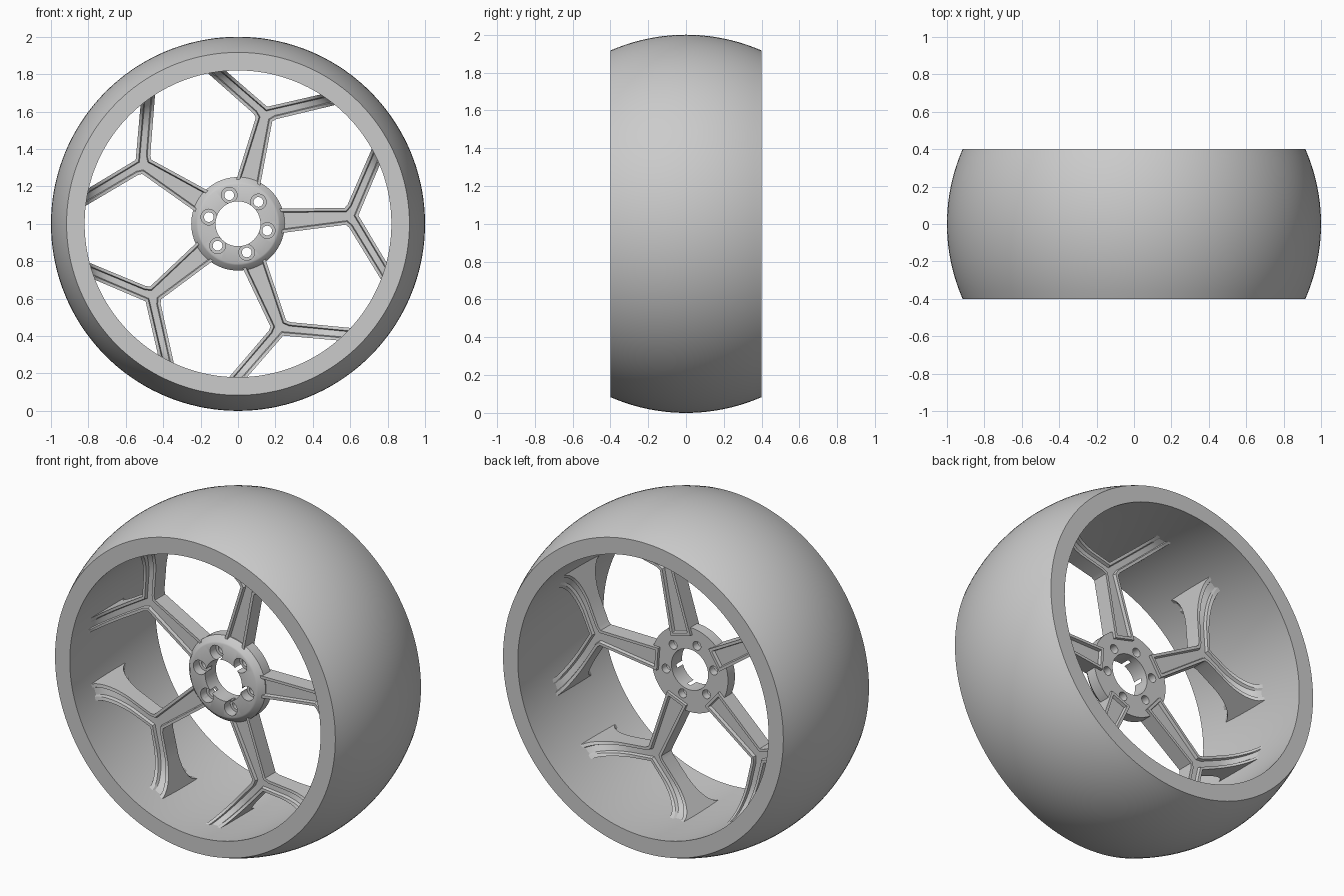
import bpy
import bmesh
import math
from mathutils import Matrix, Vector

old = bpy.data.objects.get("Cube")
if old:
    bpy.data.objects.remove(old, do_unlink=True)

AXLE = Vector((0, 0, 1))
SPOKE_MID = -0.065      # depth of the spoke centre plane
SPOKE_HALF = 0.048      # half of the spoke thickness

grey = bpy.data.materials.new("plain_grey")
grey.use_nodes = True
grey.diffuse_color = (0.6, 0.6, 0.6, 1)
grey.node_tree.nodes["Principled BSDF"].inputs["Base Color"].default_value = (0.6, 0.6, 0.6, 1)


def lathe(bm, profile, steps, centre=(0, 0)):
    """Sweep a closed (radius, depth) profile round the y direction."""
    rings = []
    for i in range(steps):
        a = 2 * math.pi * i / steps
        rings.append([bm.verts.new((centre[0] + r * math.cos(a), y, centre[1] + r * math.sin(a)))
                      for r, y in profile])
    n = len(profile)
    for i in range(steps):
        p, q = rings[i], rings[(i + 1) % steps]
        for j in range(n):
            k = (j + 1) % n
            if profile[j][0] + profile[k][0] > 0:
                bm.faces.new((p[j], p[k], q[k], q[j]))
    bmesh.ops.remove_doubles(bm, verts=bm.verts, dist=1e-5)
    bmesh.ops.recalc_face_normals(bm, faces=bm.faces)


def to_object(bm, name):
    mesh = bpy.data.meshes.new(name)
    bm.to_mesh(mesh)
    bm.free()
    mesh.materials.append(grey)
    obj = bpy.data.objects.new(name, mesh)
    bpy.context.collection.objects.link(obj)
    obj.location = AXLE
    return obj


def activate(obj):
    bpy.ops.object.select_all(action='DESELECT')
    obj.select_set(True)
    bpy.context.view_layer.objects.active = obj


def smooth(obj, degrees=30):
    activate(obj)
    bpy.ops.object.shade_smooth_by_angle(angle=math.radians(degrees))


# Tyre: spherical tread, flat side walls, slightly hollowed bore
steps = 20
ys = [-0.4 + 0.8 * i / steps for i in range(steps + 1)]
tread = [(math.sqrt(1 - y * y), y) for y in ys]
bore = [(0.82 + 0.015 * (1 - (y / 0.4) ** 2), y) for y in reversed(ys)]
bm = bmesh.new()
lathe(bm, tread + bore, 144)
smooth(to_object(bm, "tyre"))

# Hub: chamfered ring
bm = bmesh.new()
lathe(bm, [(0.12, -0.135), (0.213, -0.135), (0.222, -0.13), (0.25, -0.10),
           (0.25, -0.035), (0.12, -0.035)], 72)
hub = to_object(bm, "hub")

# Six stepped bolt holes, cut from the hub
bm = bmesh.new()
for i in range(6):
    a = math.radians(47 + 60 * i)
    lathe(bm, [(0, -0.2), (0.042, -0.2), (0.042, -0.08), (0.026, -0.08), (0.026, 0.05), (0, 0.05)],
          28, (0.16 * math.cos(a), 0.16 * math.sin(a)))
cutter = to_object(bm, "bolt_hole_cutter")
cutter.hide_render = True
cut = hub.modifiers.new("bolt_holes", 'BOOLEAN')
cut.object = cutter
cut.operation = 'DIFFERENCE'
cut.solver = 'EXACT'
activate(hub)
bpy.ops.object.modifier_apply(modifier=cut.name)
bpy.data.objects.remove(cutter, do_unlink=True)
smooth(hub)


# Spoke: forked outline with sunken panels on both faces
half = [(0.2, 0.067), (0.575, 0.045), (0.592, 0.062), (0.762, 0.389), (0.826, 0.356)]
outline = half + [(0.645, 0)] + [(x, -z) for x, z in reversed(half)]
bm = bmesh.new()
front = bm.faces.new([bm.verts.new((x, SPOKE_MID - SPOKE_HALF, z)) for x, z in outline])
extruded = bmesh.ops.extrude_face_region(bm, geom=[front], use_keep_orig=True)["geom"]
back = next(g for g in extruded if isinstance(g, bmesh.types.BMFace))
bmesh.ops.translate(bm, vec=(0, 2 * SPOKE_HALF, 0),
                    verts=[g for g in extruded if isinstance(g, bmesh.types.BMVert)])
bmesh.ops.recalc_face_normals(bm, faces=bm.faces)
for face in (front, back):
    bmesh.ops.inset_region(bm, faces=[face], thickness=0.016, use_even_offset=True)
    bmesh.ops.inset_region(bm, faces=[face], thickness=0.005, depth=-0.018, use_even_offset=True)

# Slice the branch ends, then flare them in a fillet towards the tyre
for side in (-1, 1):
    a = math.radians(22 * side)
    d = Vector((math.cos(a), 0, math.sin(a)))
    for dist in (0.69, 0.72, 0.75, 0.77, 0.785, 0.8, 0.812, 0.822, 0.832, 0.84):
        bmesh.ops.bisect_plane(bm, geom=bm.verts[:] + bm.edges[:] + bm.faces[:],
                               plane_co=d * dist, plane_no=d, dist=1e-5)
bmesh.ops.triangulate(bm, faces=bm.faces)
for v in bm.verts:
    r = math.hypot(v.co.x, v.co.z)
    f = min(1, max(0, (r - 0.67) / 0.165))
    v.co.y += math.copysign(0.135 * (1 - math.sqrt(1 - f * f)), v.co.y - SPOKE_MID)
spoke = to_object(bm, "spoke_1")
smooth(spoke, 25)

# Five spokes evenly round the hub
for i in range(5):
    obj = spoke if i == 0 else spoke.copy()
    if i:
        obj.name = f"spoke_{i + 1}"
        bpy.context.collection.objects.link(obj)
    obj.rotation_euler = (0, -math.radians(4 + 72 * i), 0)
